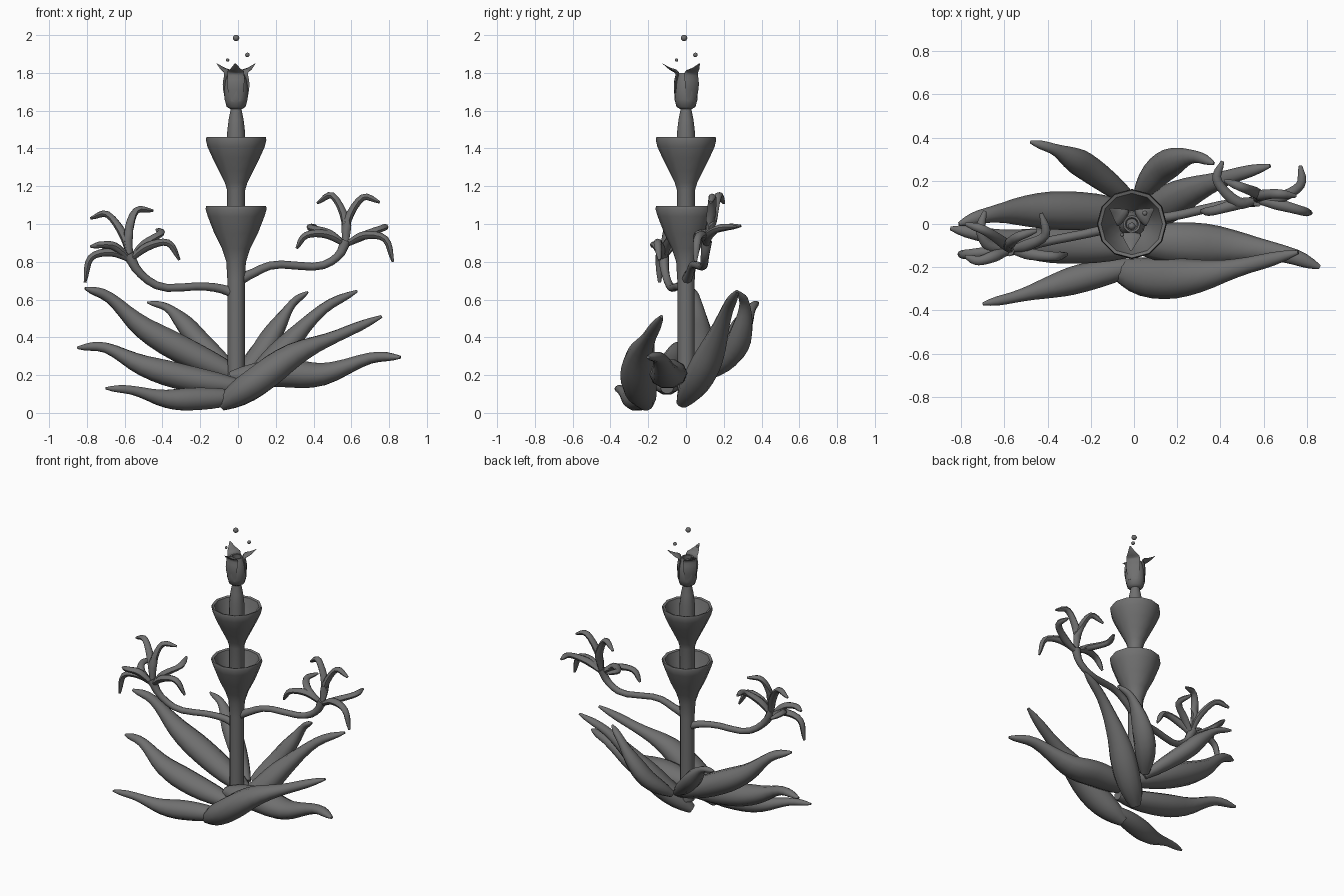
import bpy, bmesh, math
from mathutils import Vector

# One dark grey for the whole plant
grey = bpy.data.materials.new("dark_grey")
grey.diffuse_color = (.16, .16, .16, 1)


def finish(name, bm, angle=50):
    bmesh.ops.recalc_face_normals(bm, faces=bm.faces)
    me = bpy.data.meshes.new(name)
    bm.to_mesh(me)
    bm.free()
    me.materials.append(grey)
    ob = bpy.data.objects.new(name, me)
    bpy.context.collection.objects.link(ob)
    bpy.ops.object.select_all(action='DESELECT')
    ob.select_set(True)
    bpy.context.view_layer.objects.active = ob
    bpy.ops.object.shade_smooth_by_angle(angle=math.radians(angle))
    return ob


def spline(pts, n):
    """Catmull-Rom samples through the points."""
    p = [Vector(q) for q in pts]
    p = [p[0] * 2 - p[1]] + p + [p[-1] * 2 - p[-2]]
    out = []
    segs = len(p) - 3
    for i in range(n + 1):
        u = i / n * segs
        k = min(int(u), segs - 1)
        t = u - k
        a, b, c, d = p[k:k + 4]
        out.append(0.5 * (2 * b + (c - a) * t + (2 * a - 5 * b + 4 * c - d) * t * t
                          + (3 * b - a - 3 * c + d) * t ** 3))
    return out


def sample(vals, t):
    f = t * (len(vals) - 1)
    i = min(int(f), len(vals) - 2)
    return vals[i] + (vals[i + 1] - vals[i]) * (f - i)


def bridge(bm, rings):
    n = len(rings[0])
    for a, b in zip(rings, rings[1:]):
        for k in range(n):
            bm.faces.new((a[k], a[(k + 1) % n], b[(k + 1) % n], b[k]))
    bm.faces.new(rings[0])
    bm.faces.new(rings[-1])


def tube(name, pts, radii, flat=1.0, sides=10, n=12):
    """Tapered sweep; flat scales the section's thickness."""
    path = spline(pts, n)
    bm = bmesh.new()
    rings = []
    for i, c in enumerate(path):
        tan = (path[min(i + 1, n)] - path[max(i - 1, 0)]).normalized()
        side = tan.cross(Vector((0, 0, 1)))
        if i and side.length < 0.3:
            side = last - tan * last.dot(tan)
        side.normalize()
        if i and side.dot(last) < 0:
            side.negate()
        last = side
        up = side.cross(tan)
        r = sample(radii, i / n)
        rings.append([bm.verts.new(c + side * r * math.cos(a) + up * r * flat * math.sin(a))
                      for a in (2 * math.pi * k / sides for k in range(sides))])
    bridge(bm, rings)
    return finish(name, bm)


def lathe(name, profile, sides=12, x=-0.01):
    bm = bmesh.new()
    bridge(bm, [[bm.verts.new((x + r * math.cos(2 * math.pi * k / sides),
                               r * math.sin(2 * math.pi * k / sides), z))
                 for k in range(sides)] for r, z in profile])
    return finish(name, bm)


# Stacked stem with two hollow cups
lathe("lower_cup_stem", [(.046, .12), (.046, .7), (.052, .8), (.075, .87), (.115, .95),
                         (.15, 1.04), (.162, 1.08), (.158, 1.095), (.142, 1.09),
                         (.125, 1.03), (.09, .95), (.04, .88)])
lathe("upper_cup_stem", [(.048, .88), (.048, 1.18), (.06, 1.22), (.09, 1.28), (.125, 1.35),
                         (.152, 1.41), (.16, 1.445), (.157, 1.46), (.142, 1.455),
                         (.125, 1.4), (.09, 1.32), (.04, 1.25)])
lathe("bud_stem", [(.05, 1.25), (.048, 1.48), (.04, 1.55), (.03, 1.6), (.028, 1.63)])

# Bud with three curled petals
lathe("bud", [(.025, 1.605), (.05, 1.62), (.061, 1.66), (.063, 1.71), (.056, 1.76),
              (.04, 1.8), (.03, 1.8), (.035, 1.75), (.025, 1.68)])
for i, deg in enumerate((-92, 35, 145)):
    c, s = math.cos(math.radians(deg)), math.sin(math.radians(deg))
    pts = [(-.01 + r * c, r * s, z) for r, z in
           ((.05, 1.65), (.055, 1.74), (.047, 1.8), (.085, 1.822), (.125, 1.85))]
    tube(f"bud_petal_{i + 1}", pts, [.03, .045, .045, .042, .022, .003], .22, 8)

# Floating drops
for i, (x, y, z, r) in enumerate(((-.01, -.01, 1.985, .017), (.05, .05, 1.895, .012),
                                  (-.055, -.05, 1.868, .009))):
    bpy.ops.mesh.primitive_uv_sphere_add(segments=12, ring_count=8, radius=r, location=(x, y, z))
    bpy.context.object.name = f"drop_{i + 1}"
    bpy.context.object.data.materials.append(grey)
    bpy.ops.object.shade_smooth()

# Fleshy base leaves: path, maximum radius, thickness
leaves = [
    ([(0, .1, .2), (-.2, .25, .38), (-.3, .31, .49), (-.38, .35, .56), (-.48, .38, .585)], .063, .85),
    ([(.02, .13, .2), (.12, .25, .32), (.21, .3, .46), (.29, .31, .58), (.37, .28, .64)], .07, .8),
    ([(-.03, -.02, .05), (.12, .07, .19), (.26, .15, .36), (.45, .22, .55), (.63, .27, .645)], .086, .85),
    ([(.05, .04, .17), (-.25, .06, .31), (-.5, .06, .45), (-.68, .04, .61), (-.81, .0, .66)], .09, .85),
    ([(.05, -.1, .13), (-.25, -.1, .18), (-.5, -.09, .25), (-.7, -.05, .345), (-.85, -.02, .345)], .085, .85),
    ([(.02, -.19, .085), (-.2, -.24, .075), (-.38, -.29, .075), (-.56, -.34, .12), (-.7, -.37, .13)], .066, .95),
    ([(-.04, -.07, .19), (.22, -.09, .21), (.45, -.105, .205), (.7, -.14, .29), (.86, -.2, .295)], .1, .78),
    ([(-.09, -.21, .04), (.09, -.25, .16), (.3, -.24, .31), (.53, -.19, .41), (.76, -.13, .51)], .096, .85),
]
shape = [.4, .78, .93, 1, .99, .88, .71, .52, .4, .36, .3, .1]
for i, (pts, r, flat) in enumerate(leaves):
    tube(f"base_leaf_{i + 1}", pts, [r * s for s in shape], flat, 10, 16)

# Side branches
branch = [.03, .024, .021, .021, .022, .03]
tube("right_branch", [(0, 0, .7), (.08, .02, .74), (.2, .04, .785), (.42, .09, .775),
                      (.53, .1, .83), (.57, .11, .91)], branch, 1, 8, 14)
tube("left_branch", [(0, 0, .62), (-.08, -.01, .655), (-.2, -.04, .67), (-.4, -.08, .665),
                     (-.52, -.11, .74), (-.58, -.12, .84)], branch, 1, 8, 14)

# Open blooms: each petal goes from the heart through a bend to its tip
blooms = {
    "right": ((.57, .11, .89), [
        ((.57, .14, 1.02), (.5, .17, 1.15), (.42, .2, 1.11)),
        ((.58, .13, 1.02), (.66, .14, 1.14), (.75, .13, 1.115)),
        ((.48, .1, .95), (.385, .2, .98), (.41, .29, .99)),
        ((.67, .12, .94), (.77, .18, .98), (.77, .27, .985)),
        ((.67, .09, .94), (.78, .06, .92), (.82, .05, .8)),
        ((.47, .09, .945), (.36, .06, .94), (.31, .06, .87)),
    ]),
    "left": ((-.57, -.12, .81), [
        ((-.6, -.09, .93), (-.69, -.03, 1.05), (-.78, .0, 1.03)),
        ((-.58, -.1, .95), (-.54, -.06, 1.07), (-.45, -.03, 1.07)),
        ((-.5, -.1, .89), (-.41, -.05, .95), (-.43, .05, .97)),
        ((-.48, -.14, .88), (-.37, -.15, .9), (-.31, -.14, .81)),
        ((-.67, -.1, .86), (-.71, -.03, .89), (-.69, .06, .88)),
        ((-.65, -.15, .88), (-.72, -.17, .89), (-.78, -.15, .88)),
        ((-.67, -.13, .85), (-.78, -.14, .82), (-.81, -.14, .69)),
    ]),
}
for side, (heart, petals) in blooms.items():
    for i, pts in enumerate(petals):
        tube(f"{side}_bloom_petal_{i + 1}", [heart, *pts],
             [.016, .021, .027, .025, .022, .021, .018, .008], .85, 8, 12)
